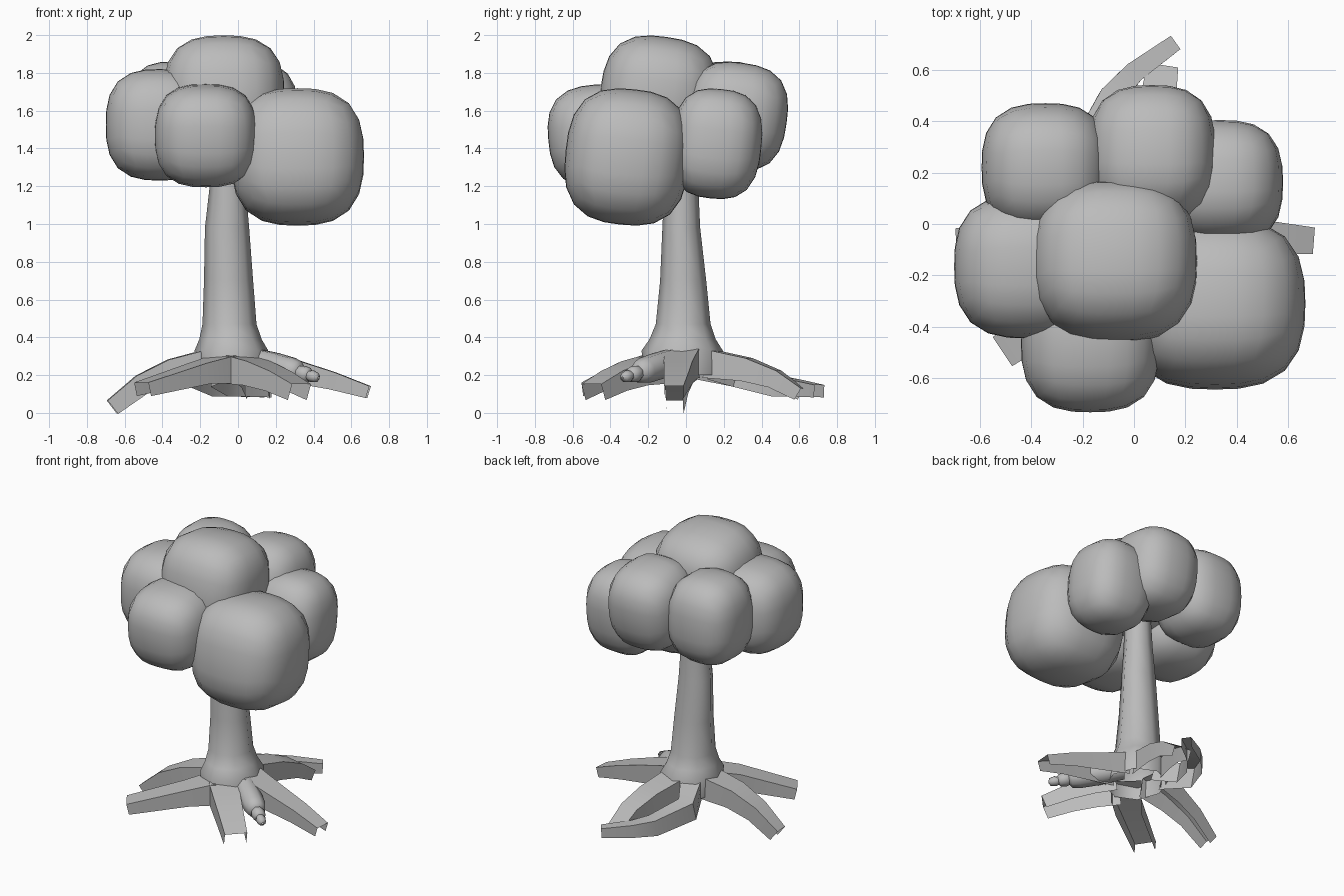
import bpy
import bmesh
import math
from mathutils import Matrix, Vector

if "Cube" in bpy.data.objects:
    bpy.data.objects.remove(bpy.data.objects["Cube"], do_unlink=True)

# One plain grey for the whole tree
grey = bpy.data.materials.new("plain_grey")
grey.use_nodes = True
grey.diffuse_color = (0.5, 0.5, 0.5, 1)
grey.node_tree.nodes["Principled BSDF"].inputs["Base Color"].default_value = (0.5, 0.5, 0.5, 1)


def finish(bm, name, angle):
    mesh = bpy.data.meshes.new(name)
    bm.to_mesh(mesh)
    bm.free()
    mesh.materials.append(grey)
    obj = bpy.data.objects.new(name, mesh)
    bpy.context.collection.objects.link(obj)
    bpy.ops.object.select_all(action='DESELECT')
    obj.select_set(True)
    bpy.context.view_layer.objects.active = obj
    bpy.ops.object.shade_smooth_by_angle(angle=math.radians(angle))


def loft(name, rings, angle, closed=True):
    """Skin a list of equal-sized point rings; an open ring leaves a channel."""
    bm = bmesh.new()
    loops = [[bm.verts.new(p) for p in ring] for ring in rings]
    n = len(loops[0])
    for a, b in zip(loops, loops[1:]):
        for i in range(n if closed else n - 1):
            j = (i + 1) % n
            bm.faces.new((a[i], b[i], b[j], a[j]))
    finish(bm, name, angle)


def sweep(name, path, sizes, sides, angle, closed=True):
    """Sweep a regular section with (half width, half height) sizes along a path."""
    pts = [Vector(p) for p in path]
    k = 1 / math.cos(math.pi / sides)
    turns = [2 * math.pi * (s - 0.5) / sides for s in range(sides)]
    rings = []
    for i, (p, (w, h)) in enumerate(zip(pts, sizes)):
        t = (pts[min(i + 1, len(pts) - 1)] - pts[max(i - 1, 0)]).normalized()
        side = t.cross(Vector((0, 0, 1))).normalized()
        up = side.cross(t)
        rings.append([p + side * w * k * math.cos(a) + up * h * k * math.sin(a) for a in turns])
    loft(name, rings, angle, closed)


def leaf_clump(name, centre, half, tilt=0):
    """Rounded box: a gridded cube pulled on to a superellipsoid, tilted about x."""
    bm = bmesh.new()
    bmesh.ops.create_cube(bm, size=2)
    bmesh.ops.subdivide_edges(bm, edges=bm.edges, cuts=5, use_grid_fill=True)
    turn = Matrix.Rotation(math.radians(tilt), 3, 'X')
    power = 2.75
    for v in bm.verts:
        c = Vector([math.tan(x * math.pi / 4) for x in v.co])
        c /= sum(abs(x) ** power for x in c) ** (1 / power)
        v.co = Vector(centre) + turn @ Vector([x * s for x, s in zip(c, half)])
    finish(bm, name, 60)


# Foliage
leaf_clump("leaves_top", (-0.075, -0.145, 1.685), (0.32, 0.309, 0.308), -8)
leaf_clump("leaves_front_left", (0.315, -0.31, 1.355), (0.352, 0.329, 0.36), -6)
leaf_clump("leaves_front", (-0.17, -0.46, 1.468), (0.27, 0.27, 0.271), 5)
leaf_clump("leaves_right", (-0.415, -0.165, 1.525), (0.285, 0.28, 0.295))
leaf_clump("leaves_back_right", (-0.345, 0.22, 1.565), (0.248, 0.25, 0.295))
leaf_clump("leaves_back", (0.07, 0.265, 1.57), (0.25, 0.27, 0.285), -8)
leaf_clump("leaves_left", (0.335, 0.16, 1.425), (0.245, 0.24, 0.291), -6)

# Trunk rings: height, centre x, centre y, radius x, radius y
trunk_rings = [
    (0.2, -0.03, -0.015, 0.19, 0.21), (0.33, -0.035, -0.02, 0.195, 0.215),
    (0.39, -0.04, -0.018, 0.165, 0.175), (0.47, -0.045, -0.015, 0.143, 0.145),
    (0.7, -0.05, -0.015, 0.13, 0.122), (0.98, -0.058, -0.025, 0.117, 0.1),
    (1.2, -0.055, -0.025, 0.095, 0.09), (1.5, -0.05, -0.025, 0.08, 0.08)]
loft("trunk", [[(cx + rx * math.cos(i * math.pi / 4), cy - ry * math.sin(i * math.pi / 4), z)
                for i in range(8)] for z, cx, cy, rx, ry in trunk_rings], 50)

# Roots, open underneath: centre line, half width at base and tip, half height at tip
roots = {
    "root_front_right": ([(-0.07, -0.16, 0.23), (-0.2, -0.29, 0.21), (-0.505, -0.492, 0.125)],
                         0.095, 0.068, 0.037),
    "root_front_left": ([(0.0, -0.16, 0.23), (0.1, -0.27, 0.21), (0.21, -0.38, 0.17),
                         (0.325, -0.49, 0.11)], 0.095, 0.072, 0.045),
    "root_left": ([(0.1, -0.02, 0.265), (0.3, -0.04, 0.22), (0.5, -0.05, 0.17),
                   (0.69, -0.065, 0.11)], 0.09, 0.052, 0.033),
    "root_right": ([(-0.16, -0.02, 0.26), (-0.35, -0.04, 0.22), (-0.51, -0.05, 0.15),
                    (-0.665, -0.06, 0.03)], 0.09, 0.045, 0.045),
    "root_back_left": ([(0, 0.12, 0.26), (0.05, 0.32, 0.23), (0.09, 0.47, 0.18),
                        (0.11, 0.6, 0.1)], 0.09, 0.06, 0.035),
    "root_back_right": ([(-0.11, 0.1, 0.25), (-0.2, 0.27, 0.2), (-0.09, 0.49, 0.14),
                         (0.0, 0.59, 0.13), (0.16, 0.705, 0.115)], 0.065, 0.032, 0.033),
}
for name, (path, base, tip, height) in roots.items():
    fractions = [i / (len(path) - 1) for i in range(len(path))]
    sizes = [(base + (tip - base) * f, 0.075 + (height - 0.075) * f) for f in fractions]
    sweep(name, path, sizes, 4, 30, closed=False)

# Knobbly root stub made of stepped bulbs
start, end = Vector((0.06, -0.04, 0.285)), Vector((0.425, -0.335, 0.185))
steps = [(0, 0.06), (0.35, 0.068), (0.6, 0.066), (0.7, 0.056), (0.73, 0.036), (0.77, 0.042),
         (0.85, 0.037), (0.87, 0.025), (0.91, 0.03), (0.98, 0.023), (1, 0.005)]
sweep("root_stub", [start.lerp(end, t) for t, r in steps], [(r, r) for t, r in steps], 8, 60)
